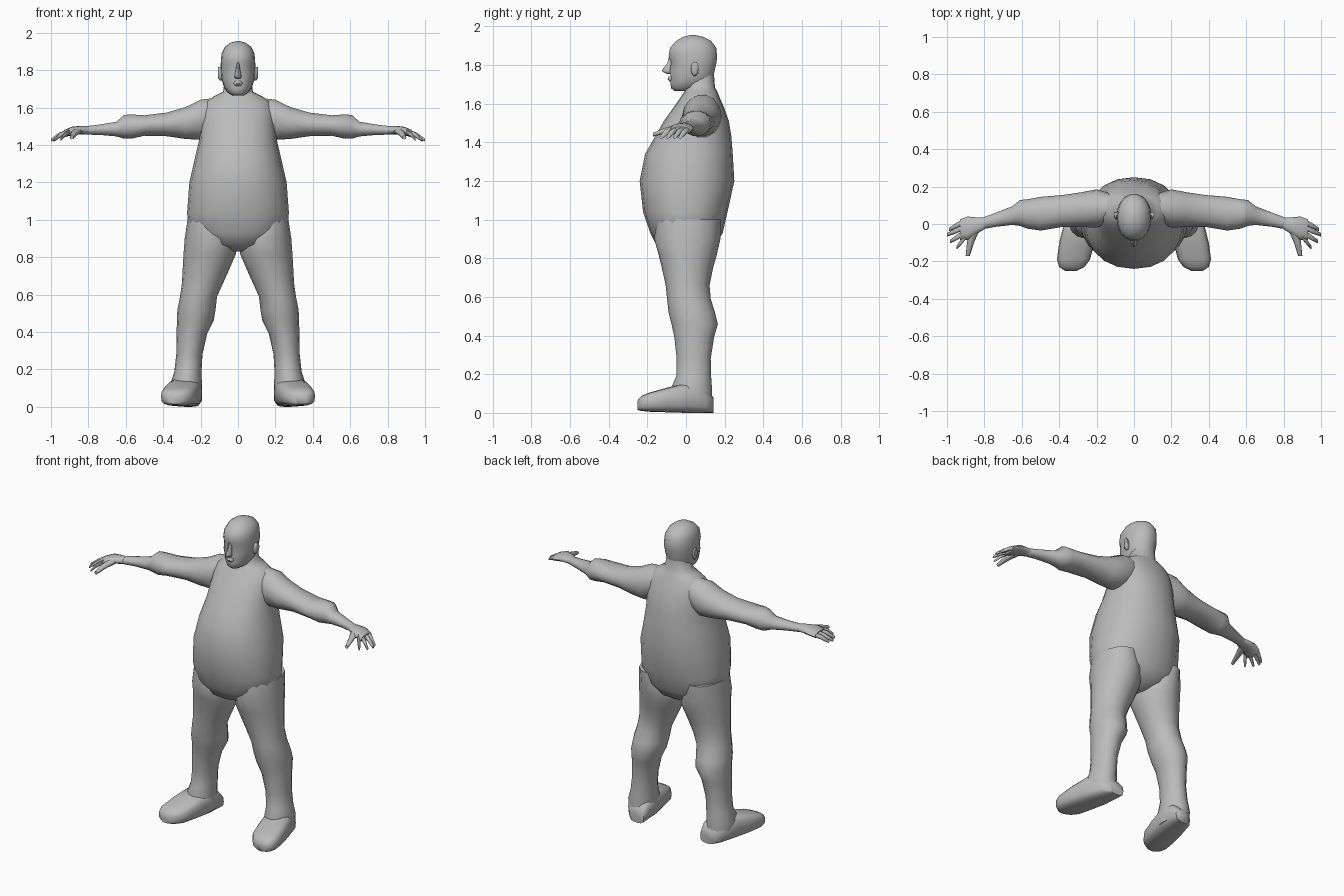
import bpy, bmesh, math
from mathutils import Vector

grey = bpy.data.materials.new("plain_grey")
grey.diffuse_color = (0.5, 0.5, 0.5, 1)


def loft(bm, axis, rings, sides=16, power=1.0):
    """Skin rounded sections; each ring is (position, a0, a1, b0, b1)."""
    others = [i for i in range(3) if i != axis]
    loops = []
    for pos, a0, a1, b0, b1 in rings:
        loop = []
        for k in range(sides):
            t = 2 * math.pi * k / sides
            c, s = math.cos(t), math.sin(t)
            c = math.copysign(abs(c) ** power, c)
            s = math.copysign(abs(s) ** power, s)
            co = Vector((0, 0, 0))
            co[axis] = pos
            co[others[0]] = (a0 + a1) / 2 + c * (a1 - a0) / 2
            co[others[1]] = (b0 + b1) / 2 + s * (b1 - b0) / 2
            loop.append(bm.verts.new(co))
        loops.append(loop)
    for p, q in zip(loops, loops[1:]):
        for k in range(sides):
            j = (k + 1) % sides
            bm.faces.new((p[k], p[j], q[j], q[k]))
    bm.faces.new(loops[0])
    bm.faces.new(loops[-1])


def finish(name, bm, mirror=False, angle=60):
    bmesh.ops.recalc_face_normals(bm, faces=bm.faces[:])
    mesh = bpy.data.meshes.new(name)
    bm.to_mesh(mesh)
    bm.free()
    mesh.materials.append(grey)
    obj = bpy.data.objects.new(name, mesh)
    bpy.context.collection.objects.link(obj)
    bpy.ops.object.select_all(action='DESELECT')
    obj.select_set(True)
    bpy.context.view_layer.objects.active = obj
    bpy.ops.object.shade_smooth_by_angle(angle=math.radians(angle))
    if mirror:
        obj.modifiers.new("mirror", 'MIRROR').use_mirror_merge = False
    return obj


# torso with belly, shoulders and neck: (z, front, back, half width)
torso = [(0.83, -0.06, 0.08, 0.04), (0.87, -0.155, 0.15, 0.17),
         (0.93, -0.185, 0.19, 0.265), (1.04, -0.222, 0.215, 0.272),
         (1.2, -0.24, 0.25, 0.26), (1.34, -0.212, 0.242, 0.228),
         (1.43, -0.16, 0.235, 0.207), (1.51, -0.115, 0.222, 0.2),
         (1.58, -0.065, 0.197, 0.195), (1.63, -0.03, 0.175, 0.175),
         (1.66, -0.01, 0.163, 0.13), (1.685, 0.0, 0.15, 0.08),
         (1.75, -0.01, 0.145, 0.07)]
bm = bmesh.new()
loft(bm, 2, [(z, -w, w, f, b) for z, f, b, w in torso], 20, 0.92)
finish("torso", bm)

# head: (z, front, back, half width)
head = [(1.665, -0.06, 0.02, 0.03), (1.68, -0.078, 0.08, 0.055),
        (1.71, -0.083, 0.13, 0.075), (1.735, -0.08, 0.142, 0.084),
        (1.77, -0.086, 0.15, 0.09), (1.815, -0.078, 0.16, 0.093),
        (1.845, -0.092, 0.163, 0.092), (1.89, -0.084, 0.158, 0.088),
        (1.925, -0.052, 0.132, 0.07), (1.946, -0.015, 0.09, 0.042),
        (1.955, 0.02, 0.05, 0.012)]
bm = bmesh.new()
loft(bm, 2, [(z, -w, w, f, b) for z, f, b, w in head], 18, 0.95)
finish("head", bm)

# nose and lips
bm = bmesh.new()
loft(bm, 2, [(1.755, -0.014, 0.014, -0.1, -0.06),
             (1.765, -0.02, 0.02, -0.122, -0.06),
             (1.775, -0.017, 0.017, -0.125, -0.06),
             (1.81, -0.01, 0.01, -0.096, -0.06),
             (1.84, -0.008, 0.008, -0.09, -0.06)], 8)
loft(bm, 2, [(1.715, -0.02, 0.02, -0.086, -0.05),
             (1.728, -0.026, 0.026, -0.096, -0.05),
             (1.742, -0.02, 0.02, -0.088, -0.05)], 8)
finish("nose_and_lips", bm)

# ears
bm = bmesh.new()
loft(bm, 0, [(0.075, 0.025, 0.055, 1.745, 1.81),
             (0.098, 0.025, 0.065, 1.742, 1.818),
             (0.106, 0.035, 0.065, 1.755, 1.818)], 10)
finish("ear", bm, True)

# arms with elbow cuffs, running outward: (x, y0, y1, z0, z1)
arm = [(0.11, 0.02, 0.16, 1.47, 1.655), (0.2, -0.02, 0.185, 1.425, 1.645),
       (0.28, -0.015, 0.17, 1.43, 1.605), (0.38, -0.015, 0.155, 1.445, 1.575),
       (0.5, -0.035, 0.145, 1.448, 1.56), (0.57, -0.025, 0.132, 1.432, 1.565),
       (0.61, -0.01, 0.128, 1.432, 1.562), (0.65, -0.005, 0.095, 1.445, 1.525),
       (0.74, -0.015, 0.06, 1.453, 1.51), (0.82, -0.03, 0.03, 1.455, 1.5)]
bm = bmesh.new()
loft(bm, 0, arm, 14)
finish("arm", bm, True)

# hand with four drooping fingers and a thumb
bm = bmesh.new()
loft(bm, 0, [(0.8, -0.028, 0.034, 1.456, 1.502), (0.85, -0.06, 0.036, 1.456, 1.502),
             (0.89, -0.085, 0.04, 1.452, 1.497), (0.93, -0.085, 0.025, 1.44, 1.48)], 12)
for base_y, tip_x, tip_y in ((0.018, 0.99, -0.03), (-0.012, 1.0, -0.058),
                             (-0.042, 0.985, -0.095), (-0.068, 0.95, -0.128)):
    rings = []
    for t, r in ((0, 0.015), (0.55, 0.015), (1, 0.009)):
        x = 0.9 + (tip_x - 0.9) * t
        y = base_y + (tip_y - base_y) * t
        z = 1.472 - 0.018 * t - 0.028 * t * t
        rings.append((x, y - r, y + r, z - r * 0.9, z + r * 0.9))
    loft(bm, 0, rings, 8)
loft(bm, 1, [(-0.03, 0.825, 0.885, 1.46, 1.495), (-0.1, 0.855, 0.893, 1.448, 1.478),
             (-0.17, 0.878, 0.9, 1.43, 1.45)], 8)
finish("hand", bm, True)

# legs from hip to ankle: (z, x0, x1, y0, y1)
leg = [(1.0, 0.06, 0.27, -0.15, 0.18), (0.9, 0.01, 0.285, -0.165, 0.178),
       (0.82, 0.01, 0.291, -0.142, 0.16), (0.75, 0.04, 0.295, -0.125, 0.14),
       (0.66, 0.08, 0.3, -0.105, 0.122), (0.59, 0.112, 0.31, -0.098, 0.128),
       (0.52, 0.12, 0.324, -0.09, 0.15), (0.46, 0.13, 0.327, -0.075, 0.165),
       (0.39, 0.165, 0.328, -0.06, 0.145), (0.28, 0.19, 0.33, -0.048, 0.128),
       (0.19, 0.195, 0.34, -0.05, 0.13), (0.12, 0.193, 0.362, -0.08, 0.135),
       (0.03, 0.193, 0.35, -0.07, 0.135)]
bm = bmesh.new()
loft(bm, 2, leg, 16)
finish("leg", bm, True)

# feet turned slightly outward, with flat soles
bm = bmesh.new()
loft(bm, 1, [(0.142, 0.2, 0.3, 0.0, 0.08), (0.1, 0.192, 0.34, 0.0, 0.13),
             (0.0, 0.192, 0.375, 0.0, 0.155), (-0.1, 0.212, 0.4, 0.003, 0.13),
             (-0.19, 0.235, 0.412, 0.006, 0.105), (-0.23, 0.265, 0.4, 0.01, 0.088),
             (-0.25, 0.305, 0.37, 0.015, 0.065)], 16, 0.65)
finish("foot", bm, True)
